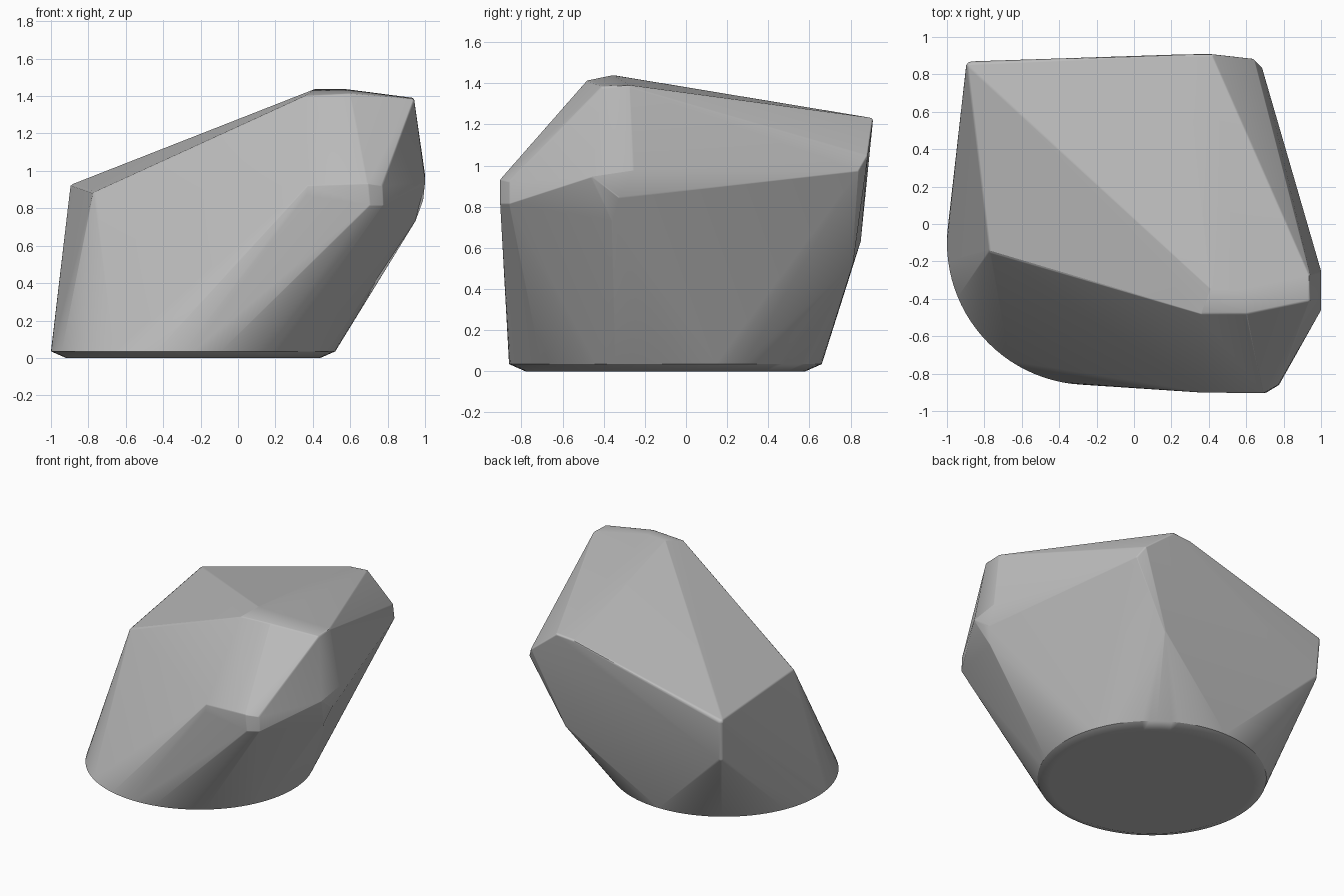
import bpy, bmesh, math
from mathutils import Vector

old = bpy.data.objects.get("Cube")
if old:
    bpy.data.objects.remove(old, do_unlink=True)

grey = bpy.data.materials.new("stone_grey")
grey.use_nodes = True
colour = (0.5, 0.5, 0.5, 1)
grey.diffuse_color = colour
grey.node_tree.nodes["Principled BSDF"].inputs["Base Color"].default_value = colour

bm = bmesh.new()


def ring(radius, z, count=96):
    """Circle of points around the base centre."""
    for i in range(count):
        a = math.tau * i / count
        bm.verts.new((-0.24 + radius * math.cos(a), -0.10 + radius * math.sin(a), z))


def rounded_corner(point, r):
    """Small ball tucked just inside a corner, so the hull rounds over it."""
    p = Vector(point)
    centre = p + (Vector((0, 0, 0.7)) - p).normalized() * r
    ball = bmesh.ops.create_icosphere(bm, subdivisions=2, radius=r)
    bmesh.ops.translate(bm, verts=ball["verts"], vec=centre)


# Round chamfered base
ring(0.68, 0)
ring(0.76, 0.035)

# Corners of the faceted body
crown = [(0.42, -0.35, 1.435), (0.57, -0.36, 1.435), (0.37, -0.48, 1.40),
         (0.61, -0.48, 1.41), (0.94, -0.28, 1.385), (0.94, -0.41, 1.38)]
back = [(0.28, 0.905, 1.215), (0.42, 0.905, 1.225), (0.64, 0.88, 1.05),
        (0.68, 0.84, 0.98), (0.41, 0.81, 0.52)]
low_shoulder = [(-0.89, 0.86, 0.91), (-0.88, 0.84, 0.63), (-0.78, -0.14, 0.87)]
nose = [(0.38, -0.90, 0.92), (0.70, -0.90, 0.93), (0.77, -0.86, 0.92),
        (0.775, -0.86, 0.82), (0.71, -0.90, 0.82), (0.37, -0.90, 0.87)]
flank = [(1.0, -0.26, 0.98), (1.0, -0.46, 0.95), (0.99, -0.33, 0.85),
         (0.95, -0.36, 0.74)]
for p in crown + back + nose + flank:
    rounded_corner(p, 0.015)
for p in low_shoulder:
    rounded_corner(p, 0.03)

# Stretch one skin over everything
hull = bmesh.ops.convex_hull(bm, input=bm.verts[:])
junk = {g for g in hull["geom_interior"] + hull["geom_unused"]
        if isinstance(g, bmesh.types.BMVert)}
bmesh.ops.delete(bm, geom=list(junk), context="VERTS")
loose = [v for v in bm.verts if not v.link_faces]
bmesh.ops.delete(bm, geom=loose, context="VERTS")
bmesh.ops.dissolve_limit(bm, angle_limit=math.radians(0.5),
                         verts=bm.verts[:], edges=bm.edges[:])
bmesh.ops.recalc_face_normals(bm, faces=bm.faces[:])

mesh = bpy.data.meshes.new("rock_body")
bm.to_mesh(mesh)
bm.free()
mesh.materials.append(grey)
rock = bpy.data.objects.new("rock_body", mesh)
bpy.context.collection.objects.link(rock)
bpy.context.view_layer.objects.active = rock
rock.select_set(True)
bpy.ops.object.shade_smooth_by_angle(angle=math.radians(30))
weighted = rock.modifiers.new("even_shading", "WEIGHTED_NORMAL")
weighted.keep_sharp = True
